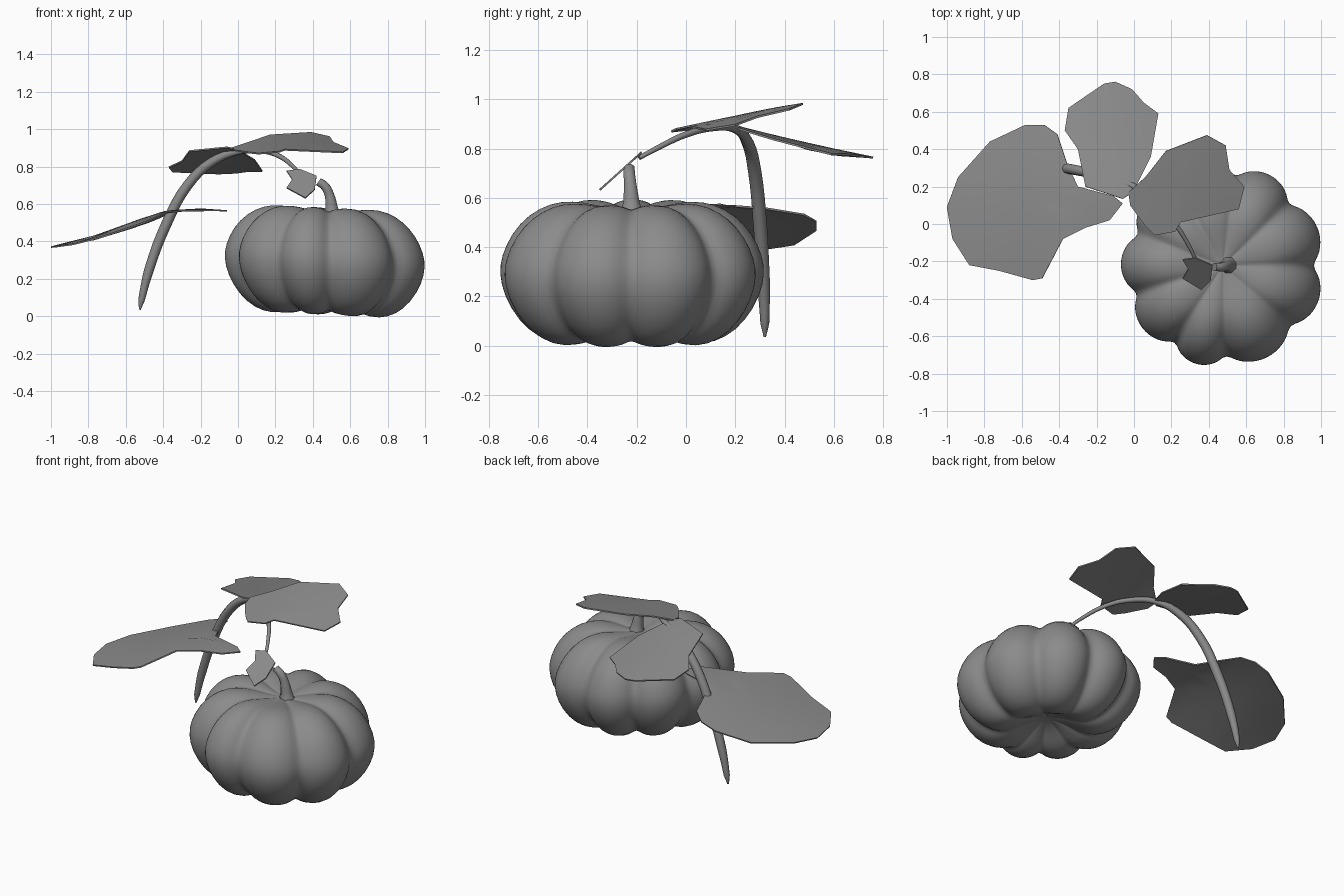
import bpy, bmesh, math
from mathutils import Vector

if "Cube" in bpy.data.objects:
    bpy.data.objects.remove(bpy.data.objects["Cube"])

grey = bpy.data.materials.new("dark_grey")
grey.diffuse_color = (0.26, 0.26, 0.26, 1)
grey.use_nodes = True
grey.node_tree.nodes["Principled BSDF"].inputs["Base Color"].default_value = grey.diffuse_color

def finish(bm, name):
    bmesh.ops.recalc_face_normals(bm, faces=bm.faces[:])
    me = bpy.data.meshes.new(name)
    bm.to_mesh(me)
    bm.free()
    for p in me.polygons:
        p.use_smooth = True
    me.materials.append(grey)
    ob = bpy.data.objects.new(name, me)
    bpy.context.collection.objects.link(ob)
    return ob

def interp(pairs):
    """Piecewise linear height function from (position, height) pairs."""
    def f(v):
        if v <= pairs[0][0]:
            return pairs[0][1]
        for (a, za), (b, zb) in zip(pairs, pairs[1:]):
            if v <= b:
                return za + (zb - za) * (v - a) / (b - a)
        return pairs[-1][1]
    return f

def leaf(name, outline, height):
    """Thin leaf: rings shrinking to the middle, draped over a height function."""
    n = len(outline)
    cx = (min(p[0] for p in outline) + max(p[0] for p in outline)) / 2
    cy = (min(p[1] for p in outline) + max(p[1] for p in outline)) / 2
    bm = bmesh.new()
    rings = []
    for s in (1, 0.75, 0.5, 0.25):
        ring = []
        for x, y in outline:
            px, py = cx + (x - cx) * s, cy + (y - cy) * s
            ring.append(bm.verts.new((px, py, height(px, py))))
        rings.append(ring)
    mid = bm.verts.new((cx, cy, height(cx, cy)))
    for i in range(n):
        j = (i + 1) % n
        for a, b in zip(rings, rings[1:]):
            bm.faces.new((a[i], a[j], b[j], b[i]))
        bm.faces.new((rings[-1][i], rings[-1][j], mid))
    ob = finish(bm, name)
    # split rim normals so the faces stay evenly lit
    bpy.context.view_layer.objects.active = ob
    mod = ob.modifiers.new("thickness", 'SOLIDIFY')
    mod.thickness = 0.008
    mod.offset = 0
    split = ob.modifiers.new("sharp_rim", 'EDGE_SPLIT')
    split.split_angle = math.radians(50)
    return ob

def tube(name, pts):
    """Tapered tube through (x, y, z, radius) points."""
    cu = bpy.data.curves.new(name, 'CURVE')
    cu.dimensions = '3D'
    cu.bevel_depth = 1.0
    cu.bevel_resolution = 2
    cu.resolution_u = 4
    cu.use_fill_caps = True
    cu.materials.append(grey)
    sp = cu.splines.new('BEZIER')
    sp.bezier_points.add(len(pts) - 1)
    for bp, (x, y, z, r) in zip(sp.bezier_points, pts):
        bp.co = (x, y, z)
        bp.radius = r
        bp.handle_left_type = bp.handle_right_type = 'AUTO'
    ob = bpy.data.objects.new(name, cu)
    bpy.context.collection.objects.link(ob)
    return ob

# pumpkin body: profile swept round with a groove at each listed angle
centre = Vector((0.475, -0.222, 0.285))
grooves = [0, 43, 82, 120, 160, 198, 238, 272, 318, 360]
profile = [(0.07, 0.545), (0.16, 0.563), (0.25, 0.577), (0.34, 0.567), (0.43, 0.52),
           (0.50, 0.445), (0.543, 0.35), (0.551, 0.28), (0.533, 0.19), (0.47, 0.085),
           (0.39, 0.02), (0.30, -0.008), (0.21, 0.01), (0.13, 0.055), (0.06, 0.08)]
columns = []
for a, b in zip(grooves, grooves[1:]):
    for k in range(8):
        t = k / 8
        columns.append((math.radians(a + (b - a) * t), math.sin(math.pi * t) ** 0.7))

def pumpkin_point(r, z, ang, lobe):
    depth = 0.13 * min(1, r / 0.4)
    s = 1 - depth * (1 - lobe)
    x, y = r * s * math.cos(ang), r * s * math.sin(ang)
    zz = (z - centre.z) * s
    return centre + Vector((x, y, zz - 0.05 * x + 0.008))

bm = bmesh.new()
rings = [[bm.verts.new(pumpkin_point(r, z, a, l)) for a, l in columns] for r, z in profile]
top = bm.verts.new(pumpkin_point(0, 0.54, 0, 1))
bottom = bm.verts.new(pumpkin_point(0, 0.09, 0, 1))
n = len(columns)
for i in range(n):
    j = (i + 1) % n
    for a, b in zip(rings, rings[1:]):
        bm.faces.new((a[i], a[j], b[j], b[i]))
    bm.faces.new((rings[0][i], rings[0][j], top))
    bm.faces.new((rings[-1][i], rings[-1][j], bottom))
pumpkin = finish(bm, "pumpkin")
pumpkin.modifiers.new("smooth", 'SUBSURF').levels = 1

# stem and vine
tube("stem", [(0.505, -0.22, 0.53, 0.05), (0.50, -0.222, 0.58, 0.036),
              (0.488, -0.226, 0.65, 0.027), (0.465, -0.23, 0.695, 0.025),
              (0.43, -0.23, 0.72, 0.023)])
tube("vine", [(-0.525, 0.32, 0.035, 0.005), (-0.515, 0.32, 0.09, 0.018),
              (-0.475, 0.315, 0.25, 0.026), (-0.38, 0.30, 0.50, 0.028),
              (-0.27, 0.28, 0.70, 0.027), (-0.14, 0.25, 0.825, 0.025),
              (0.0, 0.20, 0.88, 0.018), (0.12, 0.11, 0.885, 0.015),
              (0.22, 0.0, 0.857, 0.013), (0.29, -0.11, 0.805, 0.011),
              (0.33, -0.19, 0.762, 0.009)])

# large drooping leaf on the left
left_z = interp([(-1, 0.362), (-0.75, 0.425), (-0.55, 0.50), (-0.38, 0.555),
                 (-0.2, 0.565), (-0.05, 0.555)])
leaf("left_leaf", [(-.06, .11), (-.11, .15), (-.30, .20), (-.36, .33), (-.41, .48), (-.48, .53),
                   (-.58, .53), (-.77, .44), (-.94, .25), (-1, .09), (-.97, -.08),
                   (-.88, -.22), (-.72, -.25), (-.54, -.30), (-.49, -.29), (-.38, -.08),
                   (-.26, -.02), (-.13, .02)],
     lambda x, y: left_z(x) + 0.008 - 0.15 * (y - 0.1) ** 2)

# back leaf
back_z = interp([(0.13, 0.90), (0.2, 0.885), (0.4, 0.835), (0.6, 0.79), (0.76, 0.757)])
leaf("back_leaf", [(-.02, .16), (-.06, .135), (-.26, .20), (-.30, .40), (-.37, .50), (-.35, .62),
                   (-.16, .75), (-.10, .76), (-.01, .72), (.05, .65), (.13, .59),
                   (.09, .36), (0, .18)],
     lambda x, y: back_z(y) + 0.006 - 0.35 * (x + 0.12) ** 2)

# right leaf
leaf("right_leaf", [(-.03, .17), (-.02, .10), (.06, -.01), (.11, -.06), (.22, -.04), (.25, .01),
                    (.56, .08), (.59, .20), (.51, .29), (.49, .42), (.39, .475),
                    (.17, .39), (.06, .25)],
     lambda x, y: 0.875 + 0.21 * (y + 0.06) - 0.3 * (x - 0.25) ** 2)

# small leaf at the vine tip
leaf("tip_leaf", [(.26, -.19), (.33, -.18), (.42, -.22), (.41, -.30), (.36, -.35),
                  (.26, -.29), (.29, -.24)],
     lambda x, y: 0.785 + 0.9 * (y + 0.18))
